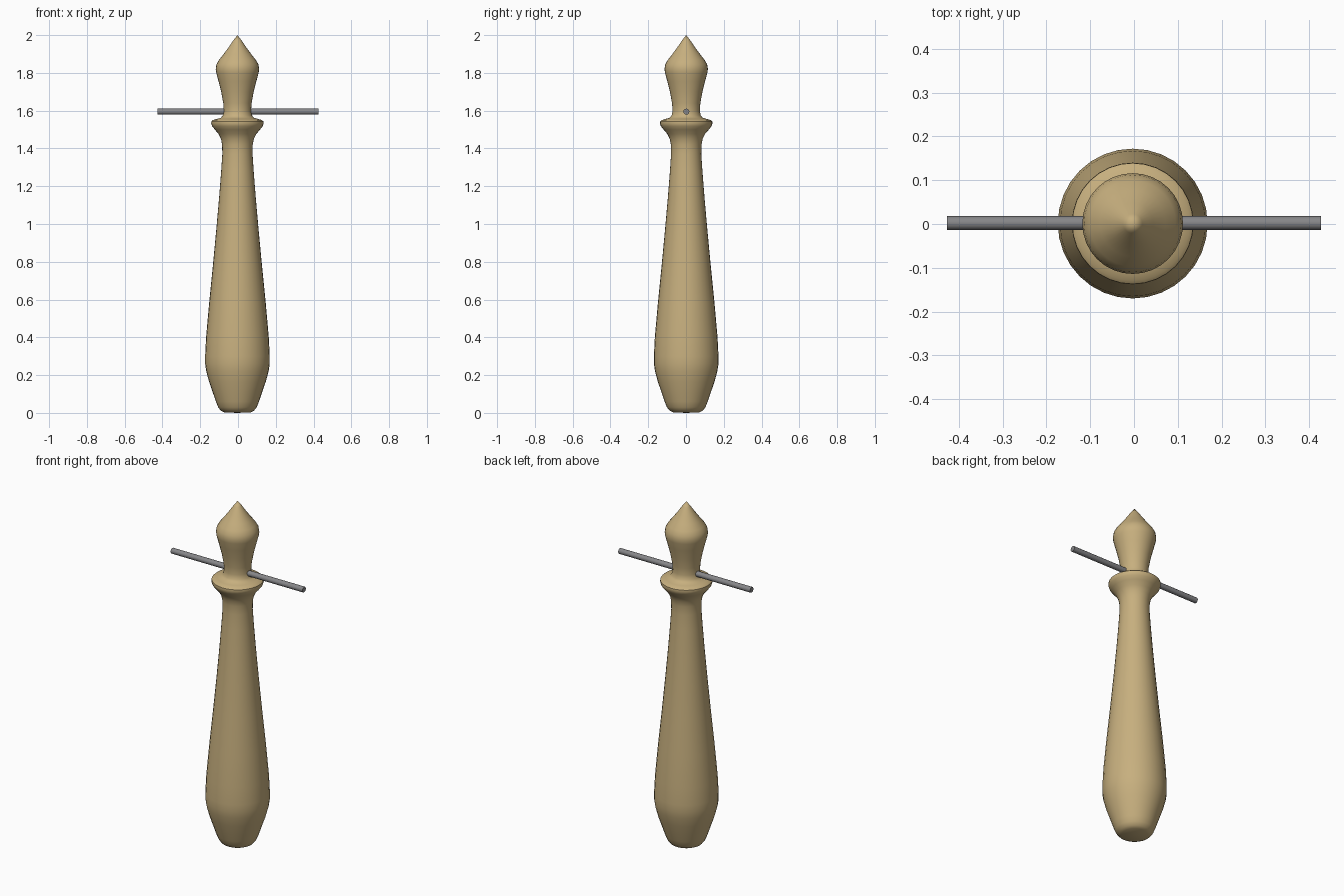
import bpy
import bmesh
import math
from mathutils import Vector

if "Cube" in bpy.data.objects:
    bpy.data.objects.remove(bpy.data.objects["Cube"])


def material(name, colour):
    mat = bpy.data.materials.new(name)
    mat.use_nodes = True
    mat.diffuse_color = colour
    mat.node_tree.nodes["Principled BSDF"].inputs["Base Color"].default_value = colour
    return mat


def smooth(obj, degrees):
    bpy.ops.object.select_all(action="DESELECT")
    obj.select_set(True)
    bpy.context.view_layer.objects.active = obj
    bpy.ops.object.shade_smooth_by_angle(angle=math.radians(degrees))


def lathe(name, profile, mat, steps=32):
    """Spin a (radius, height) outline around z."""
    bm = bmesh.new()
    verts = [bm.verts.new((r, 0, z)) for r, z in profile]
    edges = [bm.edges.new(pair) for pair in zip(verts, verts[1:])]
    bmesh.ops.spin(bm, geom=verts + edges, cent=(0, 0, 0), axis=(0, 0, 1),
                   angle=math.tau, steps=steps, use_duplicate=False)
    bmesh.ops.remove_doubles(bm, verts=bm.verts, dist=0.0005)
    bmesh.ops.recalc_face_normals(bm, faces=bm.faces)
    mesh = bpy.data.meshes.new(name)
    bm.to_mesh(mesh)
    bm.free()
    obj = bpy.data.objects.new(name, mesh)
    bpy.context.collection.objects.link(obj)
    mesh.materials.append(mat)
    smooth(obj, 40)
    return obj


wood = material("tan wood", (0.57, 0.43, 0.21, 1))
steel = material("grey steel", (0.24, 0.24, 0.25, 1))

# Turned body: rounded foot, swelling grip, collar, neck and pointed finial
outline = [
    (0, 0), (0.07, 0.003), (0.088, 0.012), (0.102, 0.03), (0.114, 0.06),
    (0.131, 0.11), (0.15, 0.165), (0.165, 0.22), (0.171, 0.26), (0.171, 0.3),
    (0.166, 0.4), (0.15, 0.58), (0.13, 0.78), (0.112, 0.97), (0.097, 1.14),
    (0.086, 1.28), (0.08, 1.37), (0.081, 1.42), (0.087, 1.45), (0.1, 1.477),
    (0.12, 1.5), (0.134, 1.518), (0.139, 1.532), (0.138, 1.543),
    (0.13, 1.55), (0.11, 1.556), (0.088, 1.562), (0.077, 1.575),
    (0.072, 1.6), (0.075, 1.64), (0.086, 1.7), (0.1, 1.755), (0.112, 1.8),
    (0.115, 1.82), (0.111, 1.845), (0.098, 1.868), (0.075, 1.897),
    (0.047, 1.935), (0.022, 1.972), (0, 2),
]
body = lathe("turned_body", outline, wood)
body.location = (-0.003, 0.001, 0)

# Steel pin passing through the neck
bpy.ops.mesh.primitive_cylinder_add(vertices=12, radius=0.016, depth=0.853,
                                    location=Vector((0, 0.002, 1.595)),
                                    rotation=(0, math.pi / 2, 0))
pin = bpy.context.object
pin.name = "cross_pin"
pin.data.materials.append(steel)
smooth(pin, 40)
